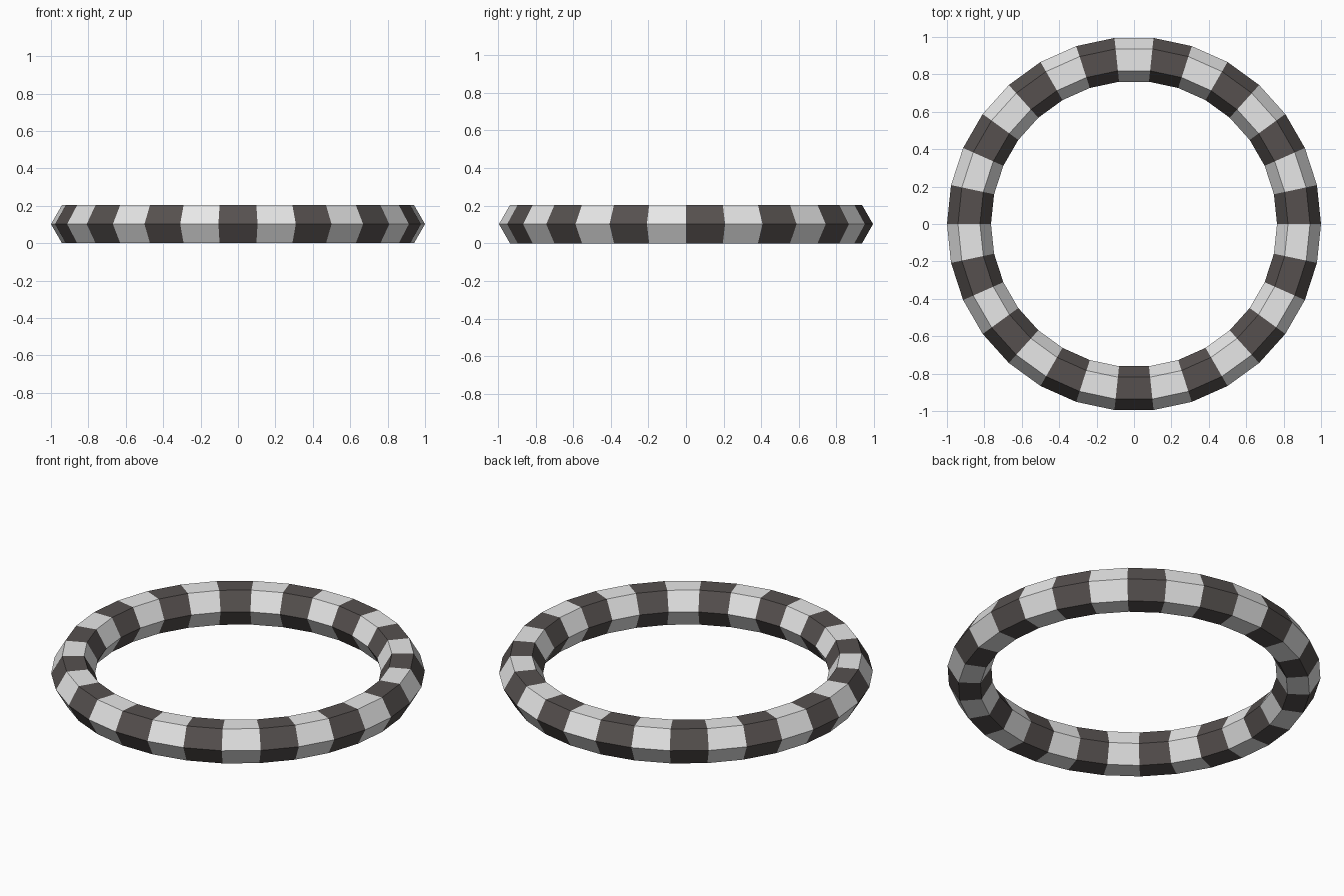
import bpy, math

if "Cube" in bpy.data.objects:
    bpy.data.objects.remove(bpy.data.objects["Cube"])

SEGMENTS, SIDES = 30, 6
MAJOR, MINOR = 15 / 17, 2 / 17          # outer radius is exactly 1
HEIGHT = 2 * MINOR * math.sin(math.radians(60))


def material(name, rgb):
    m = bpy.data.materials.new(name)
    m.diffuse_color = (*rgb, 1)
    m.use_nodes = True
    m.node_tree.nodes["Principled BSDF"].inputs["Base Color"].default_value = m.diffuse_color
    return m


# Low-poly ring with a hexagonal cross-section, a point facing outwards
bpy.ops.mesh.primitive_torus_add(major_segments=SEGMENTS, minor_segments=SIDES,
                                 major_radius=MAJOR, minor_radius=MINOR,
                                 location=(0, 0, 0))
ring = bpy.context.object
ring.name = "striped_ring"
for v in ring.data.vertices:
    v.co.z += HEIGHT / 2
ring.data.materials.append(material("charcoal", (0.093, 0.081, 0.078)))
ring.data.materials.append(material("light_grey", (0.8, 0.8, 0.8)))

# Alternate the two colours around the ring, dark first from +x
for f in ring.data.polygons:
    f.use_smooth = False
    angle = math.atan2(f.center.y, f.center.x) % math.tau
    f.material_index = int(angle / (math.tau / SEGMENTS)) % 2
